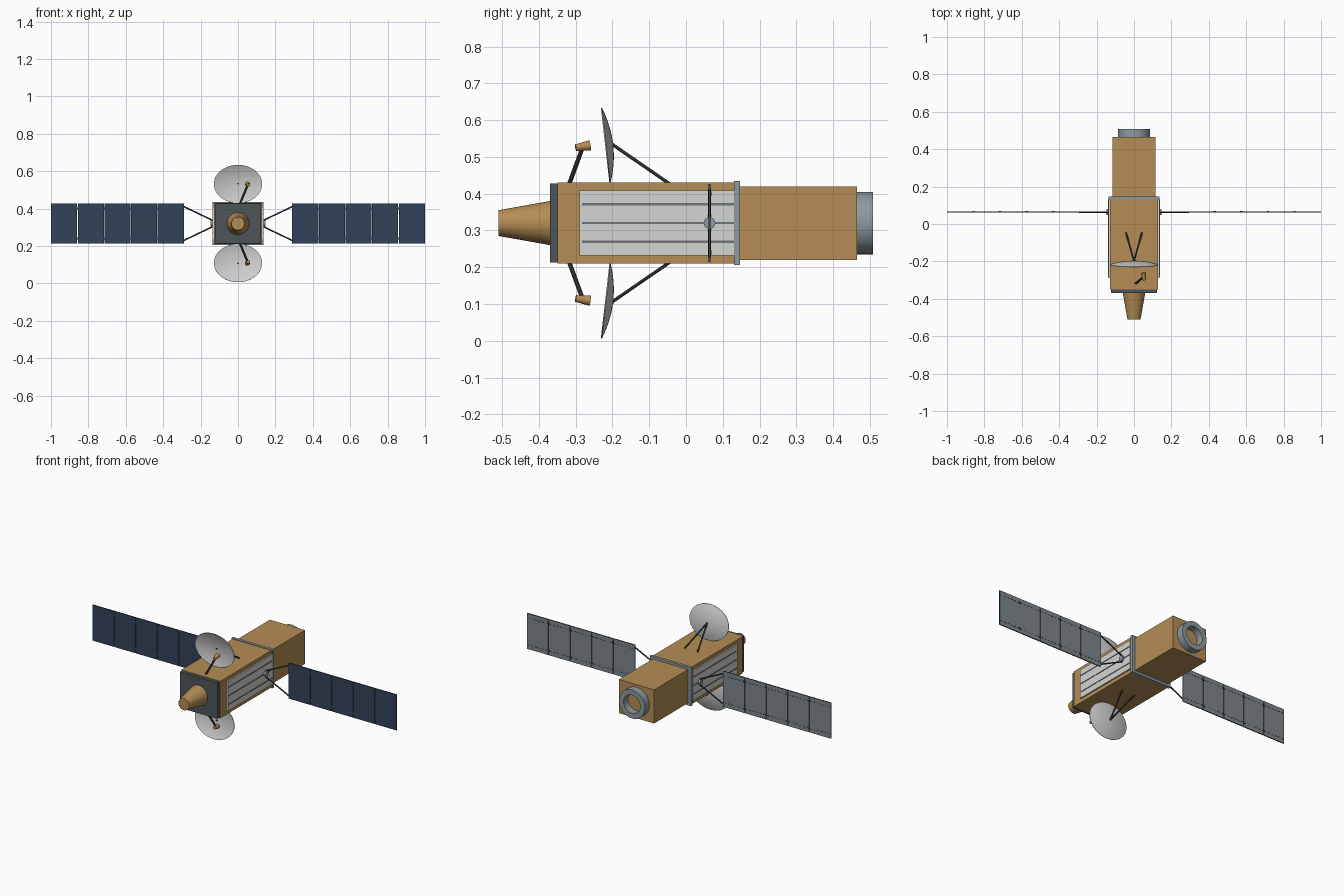
import bpy, bmesh, math
from mathutils import Vector, Matrix

old = bpy.data.objects.get("Cube")
if old:
    bpy.data.objects.remove(old, do_unlink=True)

MID = 0.32  # height of the long axis


def material(name, r, g, b):
    m = bpy.data.materials.new(name)
    m.use_nodes = True
    m.diffuse_color = (r, g, b, 1)
    m.node_tree.nodes["Principled BSDF"].inputs["Base Color"].default_value = (r, g, b, 1)
    return m


gold = material("gold foil", 0.46, 0.27, 0.09)
white = material("white radiator", 0.66, 0.66, 0.65)
dish_grey = material("dish grey", 0.62, 0.62, 0.62)
blue = material("solar blue", 0.032, 0.055, 0.10)
panel_grey = material("panel back grey", 0.21, 0.24, 0.26)
metal = material("collar metal", 0.27, 0.32, 0.35)
slate = material("front plate slate", 0.075, 0.09, 0.10)
dark = material("strut dark", 0.05, 0.055, 0.06)
line_grey = material("line grey", 0.16, 0.18, 0.20)


def finish(name, bm, mats, smooth=False):
    bmesh.ops.recalc_face_normals(bm, faces=bm.faces)
    mesh = bpy.data.meshes.new(name)
    bm.to_mesh(mesh)
    bm.free()
    for m in mats:
        mesh.materials.append(m)
    ob = bpy.data.objects.new(name, mesh)
    bpy.context.collection.objects.link(ob)
    if smooth:
        bpy.ops.object.select_all(action="DESELECT")
        ob.select_set(True)
        bpy.context.view_layer.objects.active = ob
        bpy.ops.object.shade_smooth_by_angle(angle=math.radians(35))
    return ob


def box(name, lo, hi, mat):
    lo, hi = Vector(lo), Vector(hi)
    bm = bmesh.new()
    bmesh.ops.create_cube(bm, size=1)
    bmesh.ops.scale(bm, vec=hi - lo, verts=bm.verts)
    bmesh.ops.translate(bm, vec=(lo + hi) / 2, verts=bm.verts)
    return finish(name, bm, [mat])


def rod(name, a, b, r1, r2, mat, sides=10):
    a, b = Vector(a), Vector(b)
    bm = bmesh.new()
    place = Matrix.Translation((a + b) / 2) @ (b - a).to_track_quat("Z", "Y").to_matrix().to_4x4()
    bmesh.ops.create_cone(bm, cap_ends=True, segments=sides, radius1=r1, radius2=r2,
                          depth=(b - a).length, matrix=place)
    return finish(name, bm, [mat], True)


def lathe(name, profile, mat, closed, sides=40):
    """Spin (radius, along) points around the local y axis."""
    bm = bmesh.new()
    verts = [bm.verts.new((r, y, 0)) for r, y in profile]
    edges = [bm.edges.new(p) for p in zip(verts, verts[1:])]
    if closed:
        edges.append(bm.edges.new((verts[-1], verts[0])))
    bmesh.ops.spin(bm, geom=verts + edges, axis=(0, 1, 0), cent=(0, 0, 0),
                   angle=math.tau, steps=sides)
    bmesh.ops.remove_doubles(bm, verts=bm.verts, dist=0.0001)
    return finish(name, bm, [mat], True)


# Main body
box("front_body", (-0.128, -0.35, MID - 0.11), (0.128, 0.135, MID + 0.11), gold)
box("rear_body", (-0.116, 0.13, MID - 0.1), (0.116, 0.465, MID + 0.1), gold)
box("collar", (-0.135, 0.13, MID - 0.114), (0.135, 0.147, MID + 0.114), metal)
box("front_plate", (-0.123, -0.37, MID - 0.107), (0.123, -0.35, MID + 0.107), slate)
rod("nose_cone", (0, -0.369, MID), (0, -0.51, MID), 0.06, 0.035, gold, 32)
ring = lathe("rear_ring", [(0.085, 0.46), (0.085, 0.508), (0.055, 0.508), (0.055, 0.46)], metal, True)
ring.location.z = MID


def solar_panel(name, x0, x1):
    """Thin panel: blue in front, grey behind, dark at the edges."""
    ob = box(name, (x0, 0.061, MID - 0.106), (x1, 0.067, MID + 0.106), blue)
    ob.data.materials.append(panel_grey)
    ob.data.materials.append(dark)
    for f in ob.data.polygons:
        f.material_index = 0 if f.normal.y < -0.5 else 1 if f.normal.y > 0.5 else 2


for s, side in ((1, "left"), (-1, "right")):
    # Side radiators with their lines
    box(side + "_radiator", (s * 0.126, -0.29, MID - 0.088), (s * 0.136, 0.13, MID + 0.088), white)
    for i in (-1, 0, 1):
        z = MID + i * 0.051
        box(f"{side}_radiator_line_{i + 2}", (s * 0.134, -0.283, z - 0.003),
            (s * 0.138, 0.13, z + 0.003), line_grey)
    # Array hub and yoke
    rod(side + "_hub", (s * 0.13, 0.064, MID), (s * 0.147, 0.064, MID), 0.016, 0.016, metal, 16)
    for t in (1, -1):
        level = "upper" if t > 0 else "lower"
        rod(f"{side}_{level}_yoke", (s * 0.138, 0.064, MID + t * 0.018),
            (s * 0.293, 0.064, MID + t * 0.092), 0.004, 0.004, dark, 8)
    # Five solar panels joined by small hinges
    step = 0.142
    for i in range(5):
        x = 0.29 + i * step
        gap = 0.0015
        solar_panel(f"{side}_solar_panel_{i + 1}", s * (x + gap * (i > 0)), s * (x + step - gap * (i < 4)))
        for t in (1, -1):
            level = "upper" if t > 0 else "lower"
            z = MID + t * 0.08
            if i:
                box(f"{side}_{level}_hinge_{i}", (s * (x - 0.006), 0.062, z - 0.006),
                    (s * (x + 0.006), 0.069, z + 0.006), dark)
            # Short fasteners on the back of each panel
            for k in range(6):
                fx = x + (k + 0.5) * step / 6
                box(f"{side}_{level}_fastener_{i + 1}_{k + 1}", (s * (fx - 0.006), 0.0665, z - 0.0015),
                    (s * (fx + 0.006), 0.068, z + 0.0015), dark)

# Dishes with feeds and braces, mirrored above and below
for t, level in ((1, "upper"), (-1, "lower")):
    def at(x, y, up):
        return (x, y, MID + t * up)

    bowl = [(i / 8, -0.019 * (i / 8) ** 2) for i in range(9)]
    shell = bowl + [(r, y - 0.003) for r, y in reversed(bowl)]
    dish = lathe(level + "_dish", shell, dish_grey, False, 48)
    dish.scale = (0.129, 1, 0.103)
    dish.rotation_euler.x = t * math.radians(6.5)
    dish.location = at(0, -0.198, 0.2135)
    rod(level + "_dish_pin", at(0, -0.196, 0.213), at(0, -0.205, 0.213), 0.005, 0.005, dark, 8)
    for s, side in ((1, "left"), (-1, "right")):
        rod(f"{level}_{side}_brace", at(s * 0.043, -0.045, 0.107), at(0, -0.199, 0.213),
            0.0045, 0.0045, dark, 8)
    rod(level + "_feed_arm", at(0.01, -0.318, 0.105), at(0.052, -0.281, 0.206), 0.006, 0.006, dark)
    rod(level + "_feed_horn", at(0.055, -0.3, 0.205), at(0.05, -0.261, 0.211), 0.009, 0.014, gold, 16)
